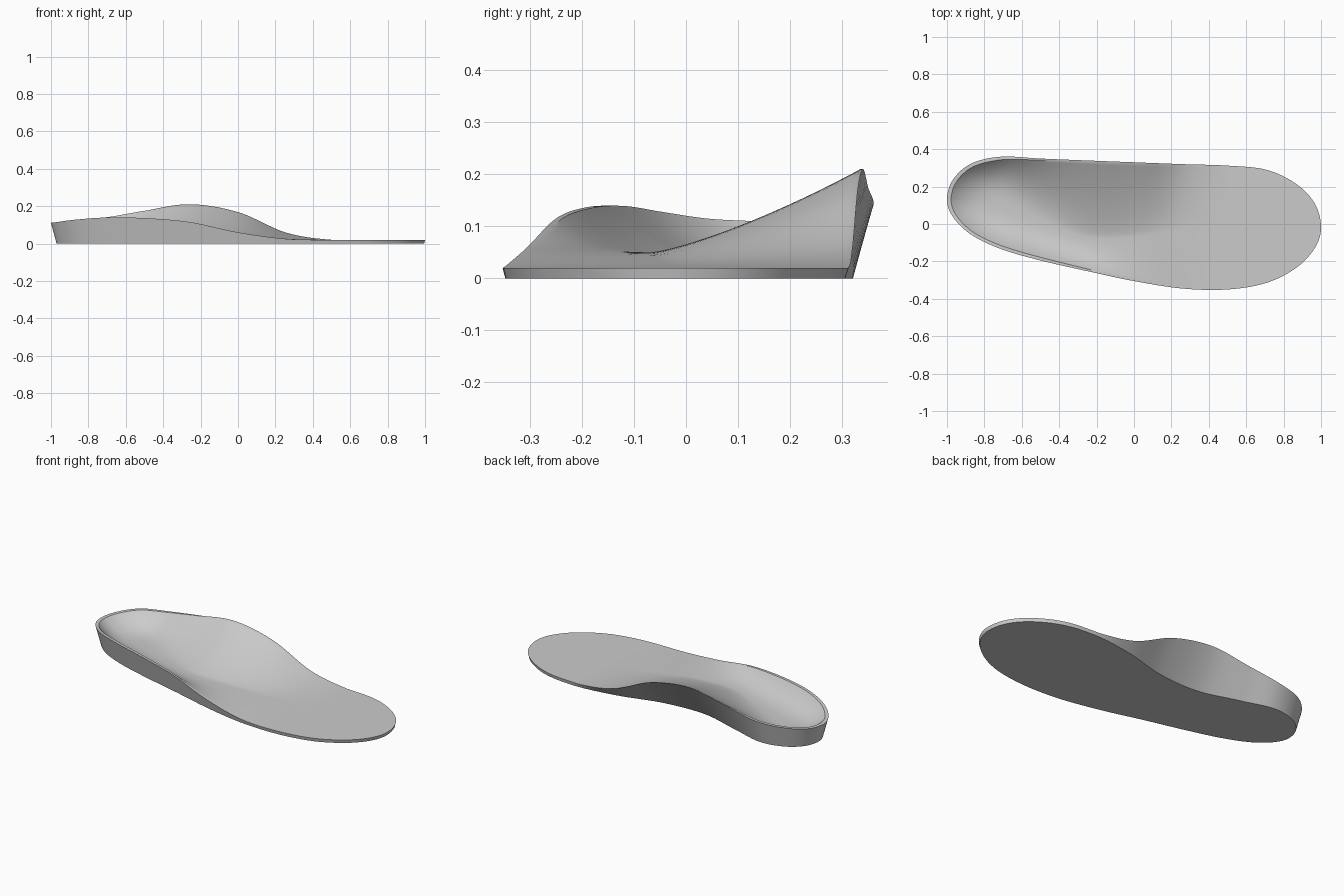
import bpy, bmesh, math
from mathutils import Vector

if "Cube" in bpy.data.objects:
    bpy.data.objects.remove(bpy.data.objects["Cube"])

# Keys at 13 stations heel to toe, x = -cos(15 deg * k); arch side is +y
ARCH = dict(
    y=[.13, .24, .325, .36, .35, .34, .33, .32, .312, .29, .215, .11, -.02],
    z=[.11, .115, .128, .14, .175, .21, .168, .058, .02, .02, .02, .02, .02],
    inset=[.03, .03, .034, .04, .085, .14, .12, .045, .006, .005, .005, .005, .005],
    p=[3, 3, 3, 2.6, 1.8, 1.35, 1.3, 1.4, 1.6, 2, 2, 2, 2])
OUTER = dict(
    y=[.13, .035, -.06, -.135, -.195, -.25, -.305, -.345, -.35, -.315, -.235, -.13, -.02],
    z=[.11, .115, .128, .139, .136, .115, .06, .025, .02, .02, .02, .02, .02],
    inset=[.03, .03, .034, .037, .036, .03, .016, .007, .005, .005, .005, .005, .005],
    p=[3, 3, 3, 3, 3, 2.6, 2.2, 2, 2, 2, 2, 2, 2])
# Lowest line of the foot bed
SPINE_Y = [.12, .12, .12, .11, .03, -.06, -.06, -.02, -.02, -.02, -.02, -.02, -.02]
FLOOR = [.04, .04, .04, .04, .042, .05, .045, .026, .02, .02, .02, .02, .02]
SUB, RINGS = 10, 26


def key(vals, k):
    """Smooth interpolation of a station table."""
    i = min(int(k), 11)
    t = k - i
    b, c = vals[i], vals[i + 1]
    a = vals[i - 1] if i > 0 else 2 * b - c
    d = vals[i + 2] if i < 11 else 2 * c - b
    return b + .5 * t * (c - a + t * (2 * a - 5 * b + 4 * c - d + t * (3 * (b - c) + d - a)))


def station_x(k):
    return -math.cos(math.radians(15 * k))


# Closed loop of stations: arch side to the toe, outer side back to the heel
n = 12 * SUB
loop = [(ARCH, i / SUB) for i in range(n + 1)] + [(OUTER, i / SUB) for i in range(n - 1, 0, -1)]
edge = [Vector((station_x(k), key(side['y'], k), 0)) for side, k in loop]
count = len(loop)

bm = bmesh.new()
columns = []
for i, (side, k) in enumerate(loop):
    P = edge[i]
    rim = max(.02, key(side['z'], k))
    power = key(side['p'], k)
    kc = min(max(k, 3), 9)
    S = Vector((station_x(kc), key(SPINE_Y, kc), 0))
    floor = max(.02, key(FLOOR, kc))
    lip = max(.012, .075 * min(1, (power - 1.3) / 1.5))
    col = []
    # Foot bed from spine out to the lip, then the flat lip
    for r in range(RINGS + 1):
        u = r / RINGS
        pos = S.lerp(P, u * (1 - lip))
        col.append(bm.verts.new((pos.x, pos.y, floor + (rim - floor) * u ** power)))
    col.append(bm.verts.new((P.x, P.y, rim)))
    # Tapered wall down to the sole
    tan = (edge[(i + 1) % count] - edge[i - 1]).normalized()
    inward = Vector((tan.y, -tan.x, 0))
    base = P + inward * max(.004, key(side['inset'], k))
    col.append(bm.verts.new((base.x, base.y, 0)))
    columns.append(col)

for i in range(count):
    a, b = columns[i], columns[(i + 1) % count]
    for r in range(len(a) - 1):
        bm.faces.new((a[r], a[r + 1], b[r + 1], b[r]))
bm.faces.new([c[-1] for c in columns])

# Stitch the two halves along the spine
bmesh.ops.remove_doubles(bm, verts=[c[0] for c in columns], dist=1e-5)
bmesh.ops.recalc_face_normals(bm, faces=bm.faces[:])
mesh = bpy.data.meshes.new("insole")
bm.to_mesh(mesh)
bm.free()

insole = bpy.data.objects.new("insole", mesh)
bpy.context.collection.objects.link(insole)
bpy.context.view_layer.objects.active = insole
insole.select_set(True)
bpy.ops.object.shade_smooth_by_angle(angle=math.radians(35))
